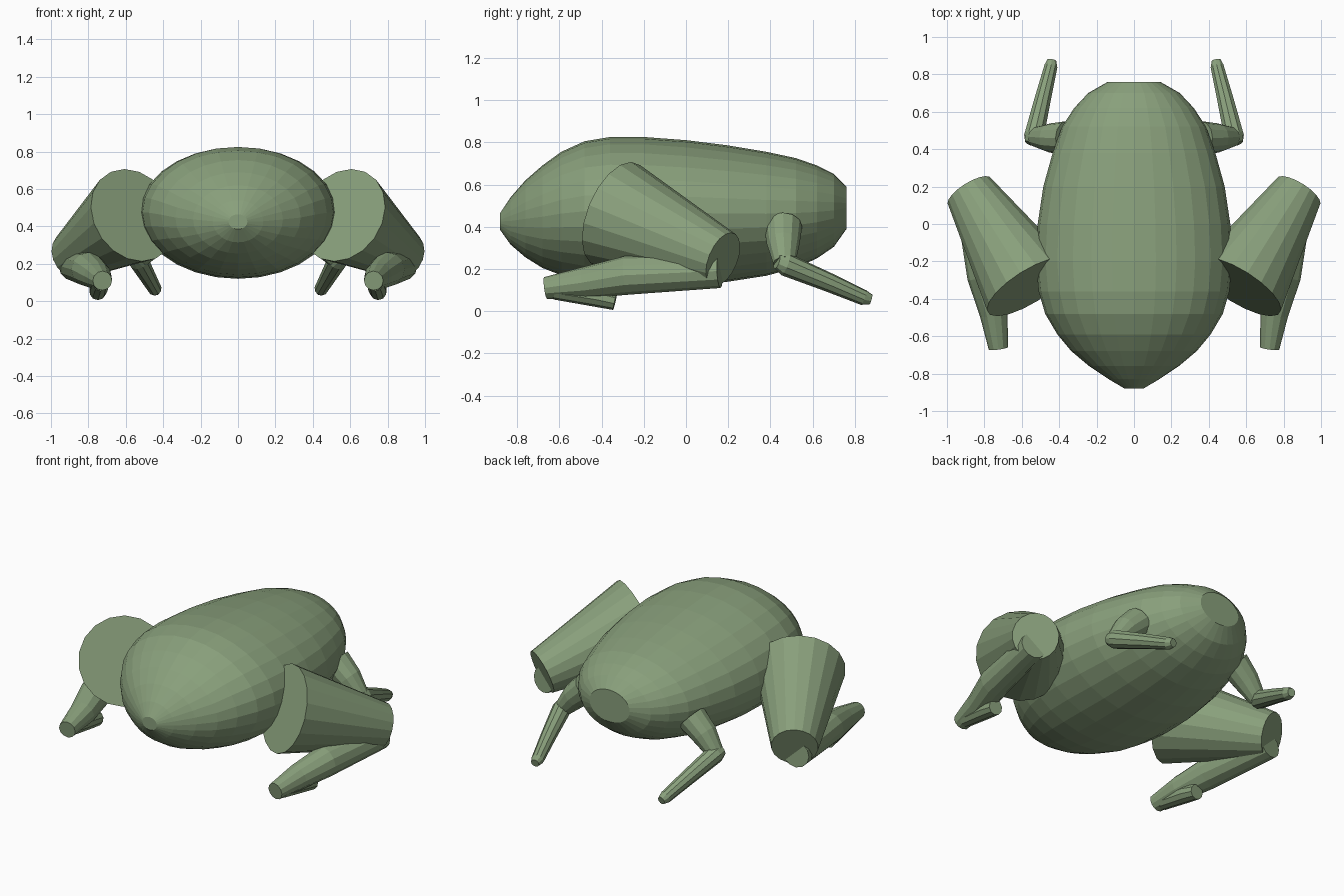
import bpy, bmesh, math
from mathutils import Vector

if "Cube" in bpy.data.objects:
    bpy.data.objects.remove(bpy.data.objects["Cube"])

skin = bpy.data.materials.new("sage green")
skin.diffuse_color = (0.25, 0.35, 0.20, 1)
skin.use_nodes = True
skin.node_tree.nodes["Principled BSDF"].inputs["Base Color"].default_value = skin.diffuse_color


def loft(name, rings, mirror=False):
    """Skin a list of equal-sized point rings, cap both ends, flat shaded."""
    bm = bmesh.new()
    loops = [[bm.verts.new(p) for p in ring] for ring in rings]
    n = len(loops[0])
    for a, b in zip(loops, loops[1:]):
        for i in range(n):
            j = (i + 1) % n
            bm.faces.new((a[i], a[j], b[j], b[i]))
    bm.faces.new(loops[0][::-1])
    bm.faces.new(loops[-1])
    bmesh.ops.recalc_face_normals(bm, faces=bm.faces)
    me = bpy.data.meshes.new(name)
    bm.to_mesh(me)
    bm.free()
    me.materials.append(skin)
    ob = bpy.data.objects.new(name, me)
    bpy.context.collection.objects.link(ob)
    if mirror:
        ob.modifiers.new("mirror", 'MIRROR').use_axis[0] = True
    return ob


def limb(name, path, sides=12):
    """Tapered round limb through (x, y, z, radius) points, mirrored in x."""
    pts = [Vector(p[:3]) for p in path]
    rings = []
    for k, p in enumerate(pts):
        d = (pts[min(k + 1, len(pts) - 1)] - pts[max(k - 1, 0)]).normalized()
        u = (Vector((0, 0, 1)) - d * d.z).normalized()
        v = d.cross(u)
        rings.append([p + path[k][3] * (u * math.cos(t) + v * math.sin(t))
                      for t in (2 * math.pi * i / sides for i in range(sides))])
    return loft(name, rings, True)


# Body: (y, half width, bottom z, top z)
profile = [
    (-0.88, 0.05, 0.385, 0.465), (-0.83, 0.135, 0.315, 0.54),
    (-0.76, 0.24, 0.255, 0.62), (-0.68, 0.335, 0.205, 0.69),
    (-0.59, 0.41, 0.17, 0.755), (-0.48, 0.475, 0.142, 0.805),
    (-0.36, 0.51, 0.127, 0.825), (-0.2, 0.525, 0.12, 0.825),
    (0.0, 0.515, 0.122, 0.81), (0.2, 0.485, 0.14, 0.785),
    (0.38, 0.435, 0.168, 0.755), (0.52, 0.385, 0.205, 0.725),
    (0.62, 0.32, 0.25, 0.69), (0.70, 0.245, 0.305, 0.65),
    (0.76, 0.14, 0.39, 0.59),
]
N = 28
loft("body", [[(w * math.cos(t), y, (lo + hi) / 2 + (hi - lo) / 2 * math.sin(t))
               for t in (2 * math.pi * i / N for i in range(N))]
              for y, w, lo, hi in profile])

# Large legs: thigh drum, folded shank and short foot
limb("thigh", [(0.56, -0.335, 0.46, 0.262), (0.88, 0.175, 0.245, 0.135)], 18)
limb("shank", [(0.88, 0.16, 0.19, 0.08), (0.80, -0.28, 0.17, 0.092),
               (0.75, -0.48, 0.135, 0.075), (0.725, -0.665, 0.11, 0.052)])
limb("foot", [(0.735, -0.62, 0.10, 0.045), (0.745, -0.42, 0.07, 0.05),
              (0.75, -0.335, 0.05, 0.045)], 10)

# Small legs: upper part, joint and lower part
limb("small_upper_leg", [(0.36, 0.46, 0.40, 0.09), (0.45, 0.46, 0.32, 0.078),
                         (0.53, 0.465, 0.225, 0.052)])
limb("small_lower_leg", [(0.55, 0.43, 0.235, 0.035), (0.535, 0.47, 0.222, 0.055),
                         (0.485, 0.68, 0.135, 0.045), (0.445, 0.84, 0.065, 0.037),
                         (0.44, 0.875, 0.055, 0.025)], 10)
